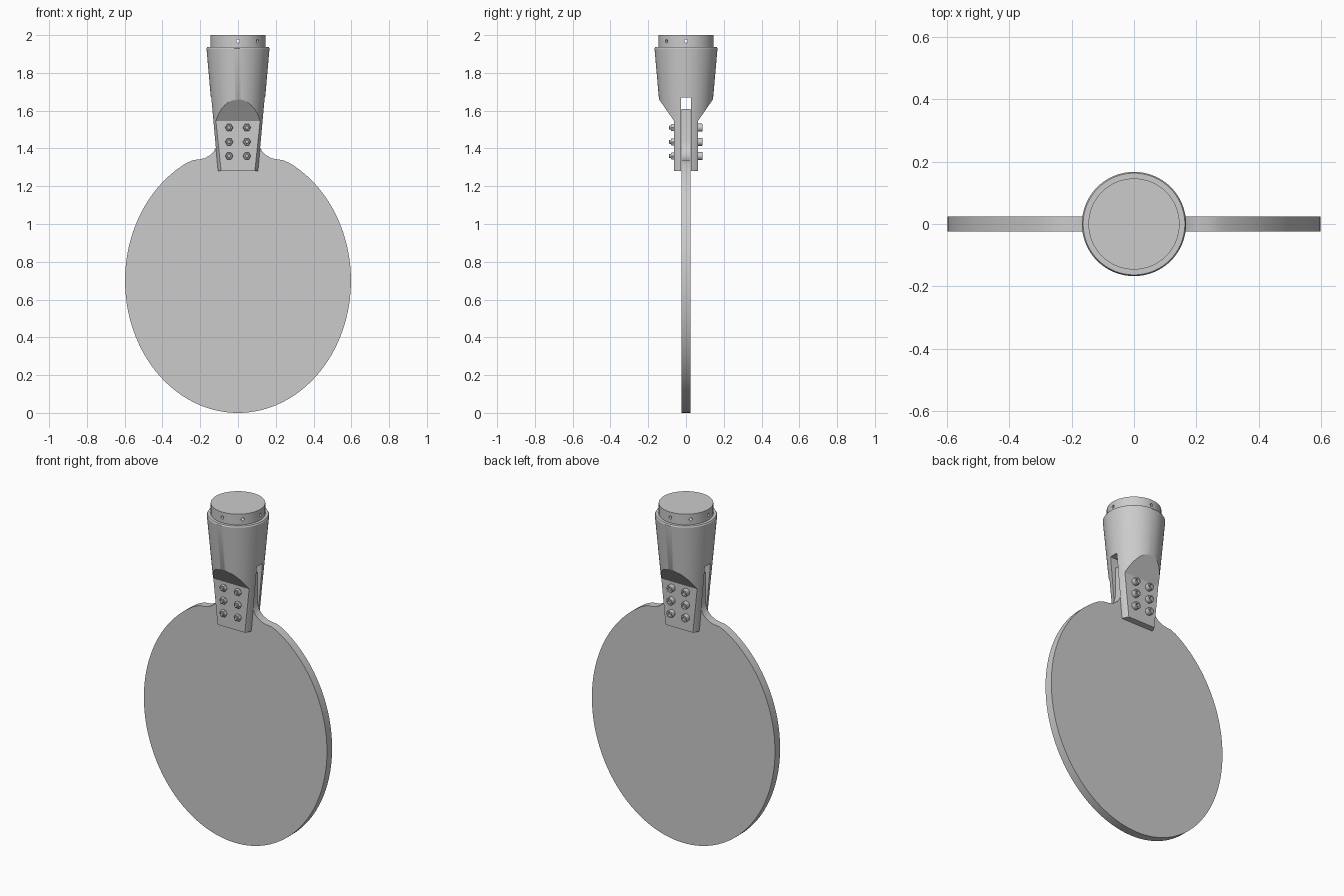
import bpy, bmesh, math
from mathutils import Matrix, Vector

cube = bpy.data.objects.get("Cube")
if cube:
    bpy.data.objects.remove(cube, do_unlink=True)

metal = bpy.data.materials.new("plain grey")
metal.use_nodes = True
metal.diffuse_color = (0.6, 0.6, 0.6, 1)
metal.node_tree.nodes["Principled BSDF"].inputs["Base Color"].default_value = (0.6, 0.6, 0.6, 1)


def finish(bm, name):
    bmesh.ops.recalc_face_normals(bm, faces=bm.faces)
    mesh = bpy.data.meshes.new(name)
    bm.to_mesh(mesh)
    bm.free()
    mesh.materials.append(metal)
    obj = bpy.data.objects.new(name, mesh)
    bpy.context.collection.objects.link(obj)
    return obj


def smooth(obj):
    obj.data.shade_smooth()
    obj.data.set_sharp_from_angle(angle=math.radians(30))


def extrude(name, points, depth):
    """Closed outline of 3D points, extruded along a vector."""
    bm = bmesh.new()
    face = bm.faces.new([bm.verts.new(p) for p in points])
    new = bmesh.ops.extrude_face_region(bm, geom=[face])["geom"]
    verts = [v for v in new if isinstance(v, bmesh.types.BMVert)]
    bmesh.ops.translate(bm, verts=verts, vec=depth)
    return finish(bm, name)


def lathe(name, profile, sides, matrix=Matrix()):
    """Solid of revolution around z from (radius, height) pairs."""
    bm = bmesh.new()
    rings = [[bm.verts.new((r * math.cos(2 * math.pi * i / sides),
                            r * math.sin(2 * math.pi * i / sides), z))
              for i in range(sides)] for r, z in profile]
    for low, high in zip(rings, rings[1:]):
        for i in range(sides):
            j = (i + 1) % sides
            bm.faces.new((low[i], low[j], high[j], high[i]))
    bm.faces.new(rings[0])
    bm.faces.new(rings[-1])
    bm.transform(matrix)
    return finish(bm, name)


def cut(obj, cutters):
    """Subtract the cutters, bake the result and remove them."""
    for cutter in cutters:
        cutter.hide_render = True
        mod = obj.modifiers.new("cut", 'BOOLEAN')
        mod.operation, mod.solver, mod.object = 'DIFFERENCE', 'EXACT', cutter
    graph = bpy.context.evaluated_depsgraph_get()
    baked = bpy.data.meshes.new_from_object(obj.evaluated_get(graph))
    obj.modifiers.clear()
    obj.data = baked
    for cutter in cutters:
        bpy.data.objects.remove(cutter, do_unlink=True)


# Flat oval blade with filleted shoulders and a neck held in the socket
T = 0.024
shoulder = [(0.235, 1.339), (0.205, 1.342), (0.178, 1.348), (0.15, 1.363),
            (0.13, 1.382), (0.117, 1.405), (0.11, 1.44), (0.11, 1.61)]
start = math.asin(0.27 / 0.598)
half = []
for i in range(64):
    a = math.pi - (math.pi - start) * i / 63
    half.append((0.598 * math.sin(a), 0.7 + 0.7 * math.cos(a)))
half += shoulder
outline = half + [(-x, z) for x, z in reversed(half[1:])]
blade = extrude("blade", [(x, -T, z) for x, z in outline], Vector((0, 2 * T, 0)))
smooth(blade)

# Tapered socket with flat jaws front and back, and a slot for the neck
socket = lathe("socket", [(0.109, 1.28), (0.167, 1.93), (0.163, 1.937)], 96)
cutters = []
for s in (-1, 1):
    side = [(0.063, 1.2), (0.063, 1.545), (0.143, 1.66), (0.3, 1.886), (0.3, 1.2)]
    cutters.append(extrude("jaw_cutter", [(-0.4, s * y, z) for y, z in side], Vector((0.8, 0, 0))))
slot = [(-T - 0.002, 1.2), (T + 0.002, 1.2), (T + 0.002, 1.67), (-T - 0.002, 1.67)]
cutters.append(extrude("slot_cutter", [(-0.4, y, z) for y, z in slot], Vector((0.8, 0, 0))))
cut(socket, cutters)
smooth(socket)

# Round end cap with pin holes drilled right through
cap = lathe("end_cap", [(0.146, 1.93), (0.146, 2.0)], 96)
drills = []
for k in range(4):
    turn = Matrix.Rotation(k * math.pi / 4, 4, 'Z') @ Matrix.Rotation(math.pi / 2, 4, 'X')
    drills.append(lathe("pin_drill", [(0.009, -0.3), (0.009, 0.3)], 16,
                        Matrix.Translation((0, 0, 1.968)) @ turn))
cut(cap, drills)
smooth(cap)

# Six bolts: nuts and stud ends in front, socket heads behind
for x in (-0.047, 0.047):
    for z in (1.36, 1.435, 1.51):
        front = Matrix.Translation((x, -0.062, z)) @ Matrix.Rotation(math.pi / 2, 4, 'X')
        back = Matrix.Translation((x, 0.062, z)) @ Matrix.Rotation(-math.pi / 2, 4, 'X')
        lathe("nut", [(0.021, 0), (0.021, 0.014), (0.018, 0.018)], 6, front)
        smooth(lathe("bolt_end", [(0.011, 0), (0.011, 0.025), (0.008, 0.028)], 16, front))
        head = [(0.021, 0), (0.021, 0.023), (0.019, 0.026), (0.011, 0.026), (0.011, 0.012)]
        smooth(lathe("bolt_head", head, 24, back))
